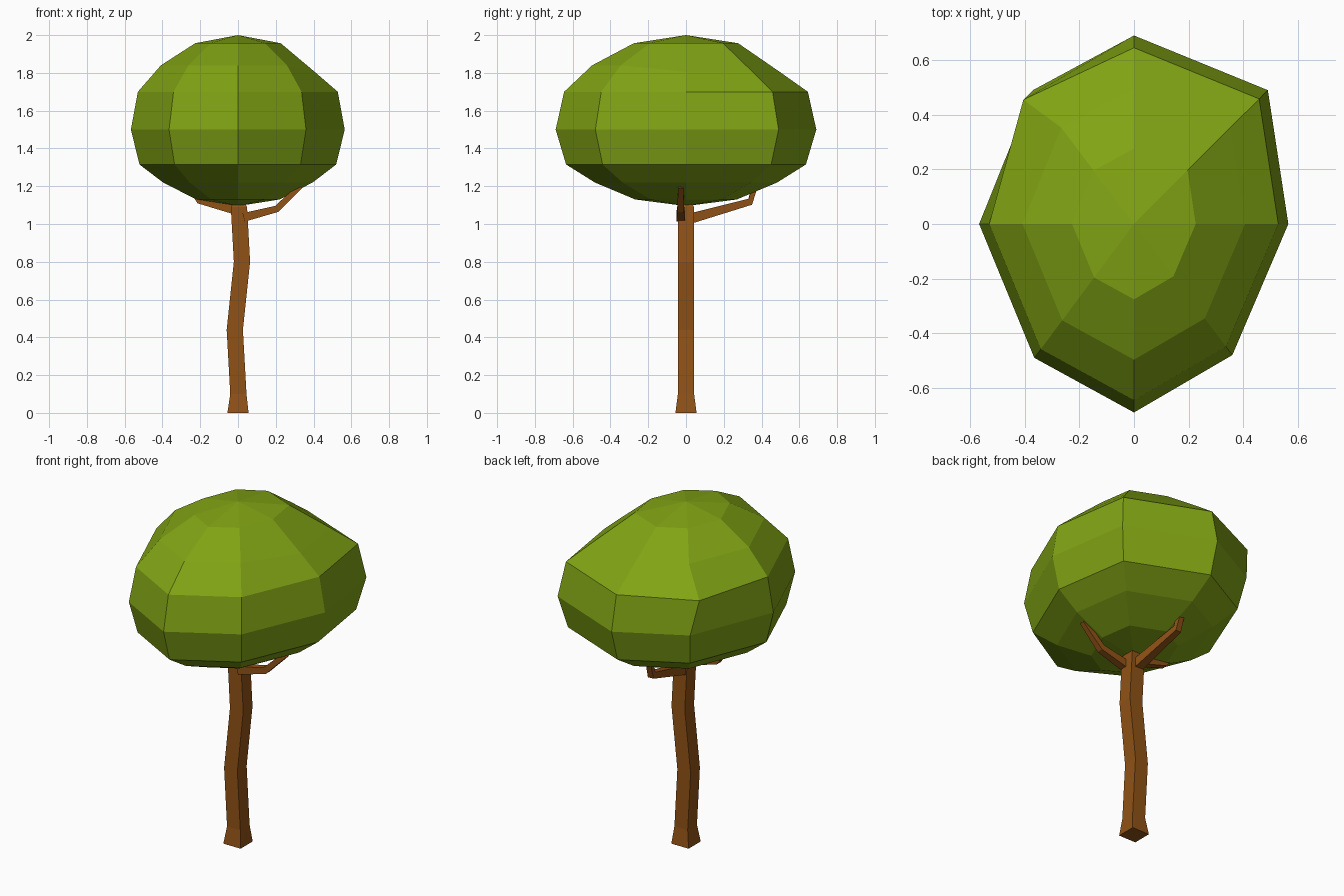
import bpy, bmesh, math
from mathutils import Vector

if "Cube" in bpy.data.objects:
    bpy.data.objects.remove(bpy.data.objects["Cube"])


def material(name, color):
    m = bpy.data.materials.new(name)
    m.diffuse_color = (*color, 1)
    m.use_nodes = True
    m.node_tree.nodes["Principled BSDF"].inputs["Base Color"].default_value = m.diffuse_color
    return m


def finish(name, bm, mat):
    bmesh.ops.recalc_face_normals(bm, faces=bm.faces)
    me = bpy.data.meshes.new(name)
    bm.to_mesh(me)
    bm.free()
    ob = bpy.data.objects.new(name, me)
    bpy.context.collection.objects.link(ob)
    me.materials.append(mat)
    return ob


def loft(name, rings, mat):
    """Skin a list of equal-length vertex rings and cap both ends."""
    bm = bmesh.new()
    rows = [[bm.verts.new(p) for p in ring] for ring in rings]
    n = len(rows[0])
    for a, b in zip(rows, rows[1:]):
        for i in range(n):
            j = (i + 1) % n
            bm.faces.new((a[i], a[j], b[j], b[i]))
    bm.faces.new(rows[0])
    bm.faces.new(rows[-1])
    return finish(name, bm, mat)


def branch(name, path, sizes, mat):
    """Tapered square limb along a path of points."""
    pts = [Vector(p) for p in path]
    out = pts[-1] - pts[0]
    side = Vector((-out.y, out.x, 0)).normalized()
    rings = []
    for i, (p, s) in enumerate(zip(pts, sizes)):
        d = (pts[min(i + 1, len(pts) - 1)] - pts[max(i - 1, 0)]).normalized()
        up = d.cross(side).normalized()
        rings.append([p + side * s * a + up * s * b
                      for a, b in ((-1, -1), (1, -1), (1, 1), (-1, 1))])
    return loft(name, rings, mat)


bark = material("bark", (0.28, 0.085, 0.008))
leaf = material("leaf", (0.22, 0.37, 0.007))

# Trunk: flared square column with a gentle S bend
trunk = [(0, 0, 0.056), (0.002, 0.1, 0.043), (-0.017, 0.44, 0.043),
         (0.021, 0.8, 0.043), (0.005, 1.09, 0.043), (0.005, 1.13, 0.02)]
loft("trunk", [[(x + a * s, b * s, z)
                for a, b in ((-1, -1), (1, -1), (1, 1), (-1, 1))]
               for x, z, s in trunk], bark)

# Three branches reaching into the crown
branch("right_branch", [(0.03, -0.028, 1.035), (0.205, -0.028, 1.08), (0.33, -0.028, 1.2)],
       (0.023, 0.018, 0.014), bark)
branch("left_branch", [(-0.02, 0, 1.075), (-0.205, 0, 1.125), (-0.27, 0, 1.22)],
       (0.023, 0.018, 0.014), bark)
branch("back_branch", [(0, 0.02, 1.028), (-0.015, 0.34, 1.118), (-0.02, 0.37, 1.22)],
       (0.027, 0.018, 0.015), bark)

# Crown: eight-sided faceted ellipsoid, swollen toward the back right
spokes = [(0.565, 0), (0.49, 0.49), (0, 0.69), (-0.37, 0.49),
          (-0.567, 0), (-0.365, -0.49), (0, -0.69), (0.36, -0.48)]
levels = [(0.39, 1.13), (0.70, 1.22), (0.92, 1.315), (1, 1.5),
          (0.935, 1.70), (0.72, 1.84), (0.40, 1.957)]
bm = bmesh.new()
rows = []
for li, (f, z) in enumerate(levels):
    row = []
    for k, (x, y) in enumerate(spokes):
        zz = z - 0.035 if li == 5 and k in (0, 1, 2) else z
        p = (x * f, y * f, zz)
        if li == 4 and k == 3:
            p = (-0.405, 0.455, zz)
        row.append(bm.verts.new(p))
    rows.append(row)
bottom, top = bm.verts.new((0, 0, 1.095)), bm.verts.new((0, 0, 2))
for i in range(8):
    j = (i + 1) % 8
    for a, b in zip(rows, rows[1:]):
        bm.faces.new((a[i], a[j], b[j], b[i]))
    bm.faces.new((bottom, rows[0][j], rows[0][i]))
    bm.faces.new((top, rows[-1][i], rows[-1][j]))
finish("crown", bm, leaf)
